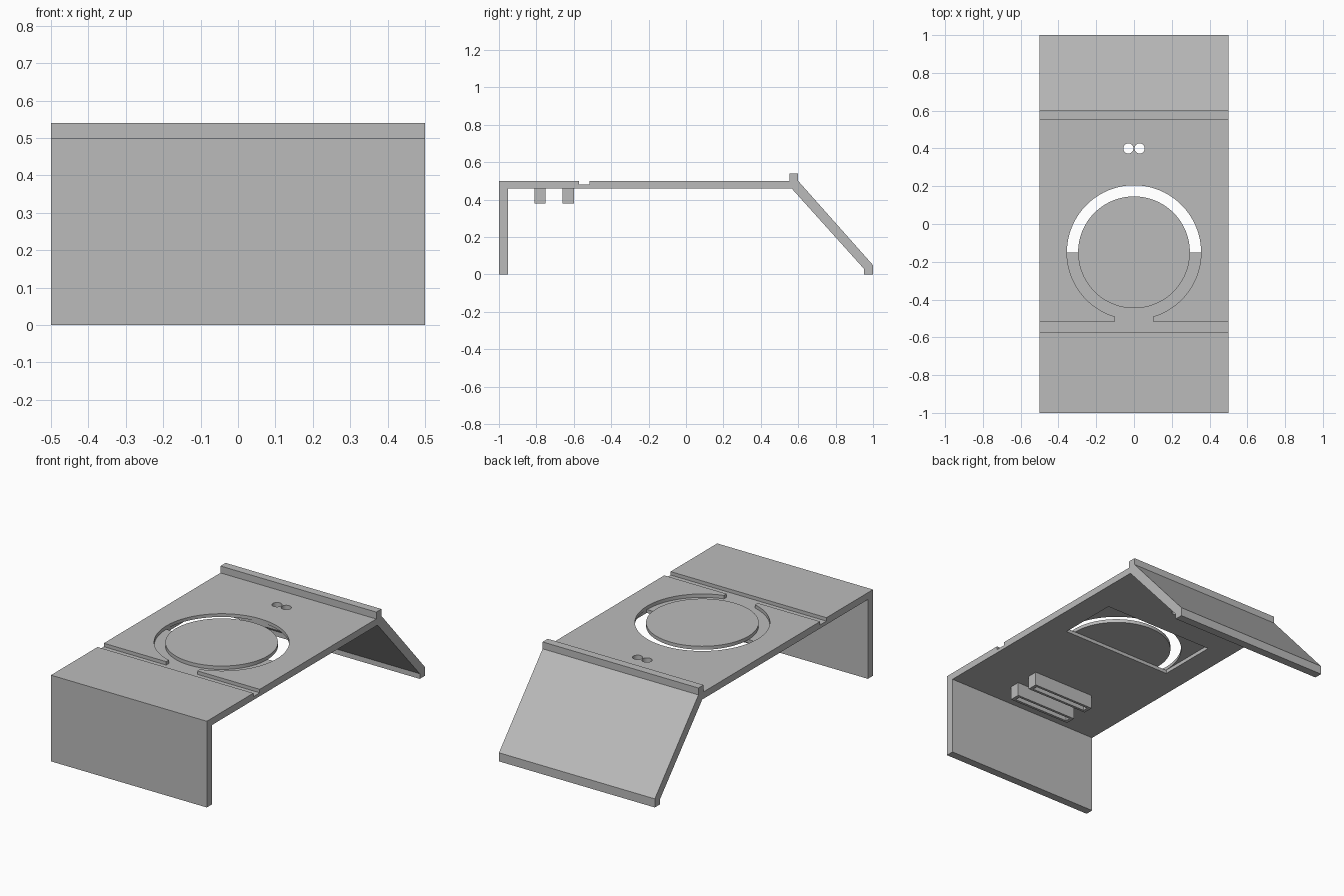
import bpy, bmesh, math
from mathutils import Vector

default = bpy.data.objects.get("Cube")
if default:
    bpy.data.objects.remove(default, do_unlink=True)

grey = bpy.data.materials.new("plain grey")
grey.use_nodes = True
COLOUR = (0.5, 0.5, 0.5, 1)
grey.diffuse_color = COLOUR
grey.node_tree.nodes["Principled BSDF"].inputs["Base Color"].default_value = COLOUR

TOP, FLOOR, UNDER = 0.5, 0.48, 0.46
RING_Y, RING_OUT, RING_IN = -0.15, 0.355, 0.296


def prism(name, outline, direction):
    """Extrude a closed 3D outline along a direction."""
    bm = bmesh.new()
    face = bm.faces.new([bm.verts.new(p) for p in outline])
    moved = bmesh.ops.extrude_face_region(bm, geom=[face])["geom"]
    bmesh.ops.translate(bm, vec=Vector(direction),
                        verts=[v for v in moved if isinstance(v, bmesh.types.BMVert)])
    bmesh.ops.recalc_face_normals(bm, faces=bm.faces)
    mesh = bpy.data.meshes.new(name)
    bm.to_mesh(mesh)
    bm.free()
    mesh.materials.append(grey)
    obj = bpy.data.objects.new(name, mesh)
    bpy.context.collection.objects.link(obj)
    return obj


def slab(name, x, y0, y1, z0, z1):
    """Box spanning -x to x."""
    return prism(name, [(-x, y0, z0), (x, y0, z0), (x, y1, z0), (-x, y1, z0)],
                 (0, 0, z1 - z0))


def arc(radius, start, end, steps, cx=0, cy=RING_Y):
    return [(cx + radius * math.cos(start + (end - start) * i / steps),
             cy + radius * math.sin(start + (end - start) * i / steps))
            for i in range(steps + 1)]


def disc(name, radius, z0, z1, steps, cx=0, cy=RING_Y):
    ring = arc(radius, 0, math.tau, steps, cx, cy)[:-1]
    return prism(name, [(x, y, z0) for x, y in ring], (0, 0, z1 - z0))


def activate(obj):
    bpy.ops.object.select_all(action="DESELECT")
    obj.select_set(True)
    bpy.context.view_layer.objects.active = obj


def cut(obj, cutter):
    cutter.hide_render = True
    mod = obj.modifiers.new("cut", "BOOLEAN")
    mod.operation, mod.solver, mod.object = "DIFFERENCE", "EXACT", cutter
    activate(obj)
    bpy.ops.object.modifier_apply(modifier=mod.name)
    bpy.data.objects.remove(cutter, do_unlink=True)


# Folded body: front leg, deck, raised lip, sloping back and foot
profile = [(-1, 0), (-0.953, 0), (-0.953, UNDER), (0.565, UNDER), (0.952, 0.03),
           (0.952, 0), (1, 0), (1, 0.05), (0.6, TOP), (0.6, 0.54), (0.553, 0.54),
           (0.553, TOP), (-1, TOP)]
body = prism("folded_stand_body", [(-0.5, y, z) for y, z in profile], (1, 0, 0))

# Channel in the deck: cross groove, neck and round pocket in one outline
half_gap = math.asin(0.1 / RING_OUT)
bow = arc(RING_OUT, -math.pi / 2 + half_gap, math.pi * 1.5 - half_gap, 96)
channel = [(-0.6, -0.573), (0.6, -0.573), (0.6, -0.515), (0.1, -0.515)]
channel += bow + [(-0.1, -0.515), (-0.6, -0.515)]
cut(body, prism("channel_cutter", [(x, y, FLOOR) for x, y in channel], (0, 0, 0.1)))

# Rectangular recess under the deck opens the rear half of the ring
cut(body, slab("recess_cutter", RING_OUT + 0.002, RING_Y, 0.207, 0.4, FLOOR + 0.001))

# Pair of small cable holes
for side in (-1, 1):
    cut(body, disc("hole_cutter", 0.027, 0.4, 0.6, 32, side * 0.03, 0.4))

# Round pad inside the ring
pad = disc("round_pad", RING_IN, FLOOR, TOP, 96)

for obj in (body, pad):
    activate(obj)
    bpy.ops.object.shade_smooth_by_angle(angle=math.radians(30))

# Slotted rails below the deck
for name, y in (("front_rail", -0.78), ("rear_rail", -0.63)):
    rail = slab(name, 0.2, y - 0.03, y + 0.03, 0.38, UNDER)
    cut(rail, slab("slot_cutter", 0.18, y - 0.015, y + 0.015, 0.3, 0.44))
